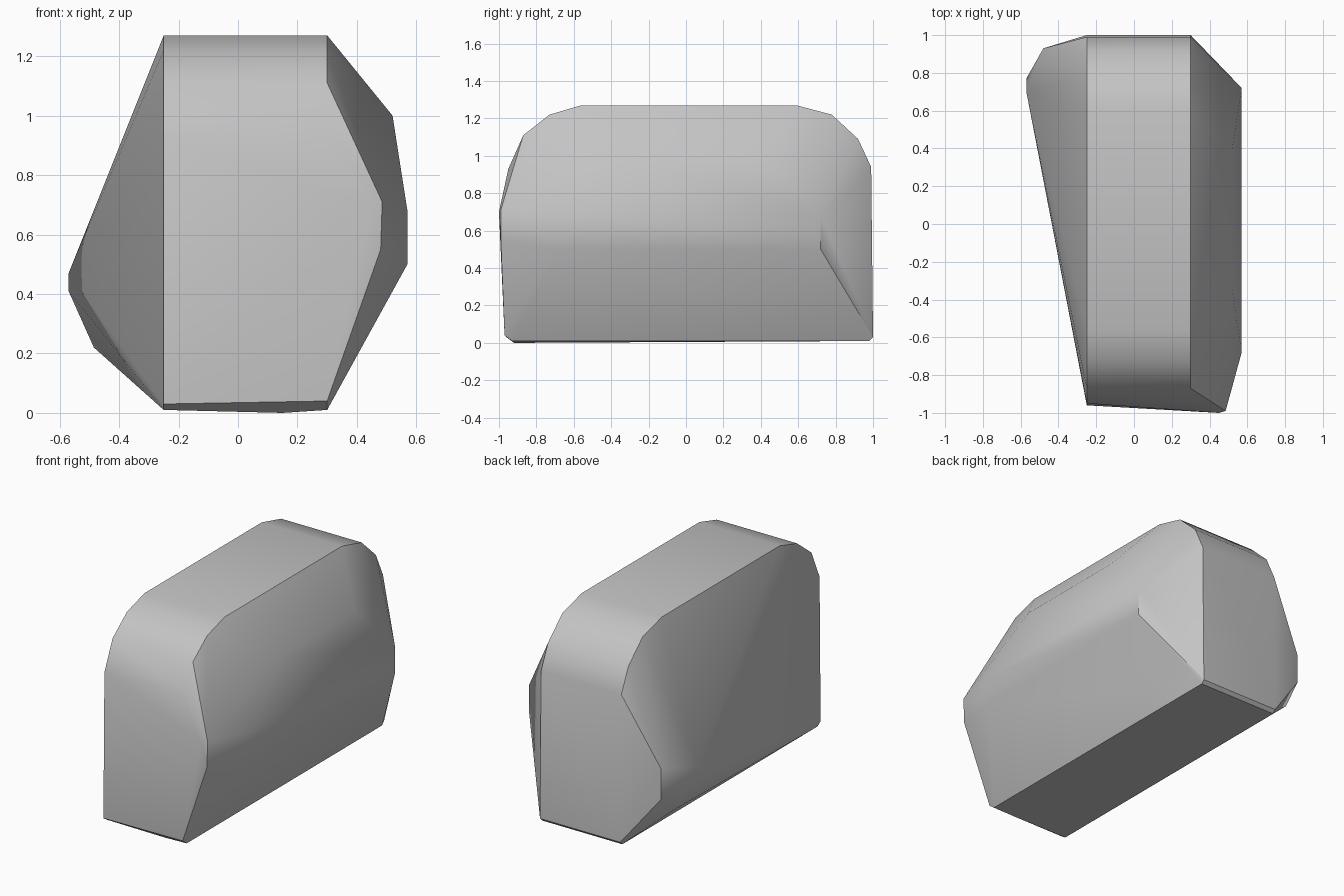
import bpy
import bmesh
import math

cube = bpy.data.objects.get("Cube")
if cube:
    bpy.data.objects.remove(cube, do_unlink=True)

# Plain grey
grey = bpy.data.materials.new("plain_grey")
grey.use_nodes = True
colour = (0.55, 0.55, 0.55, 1)
grey.diffuse_color = colour
grey.node_tree.nodes["Principled BSDF"].inputs["Base Color"].default_value = colour

# Central slab: side profile with rounded upper ends, as (y, z)
rounded_top = [(-0.95, 0.93), (-0.87, 1.11), (-0.73, 1.22), (-0.56, 1.27),
               (0.59, 1.27), (0.78, 1.22), (0.92, 1.09), (0.99, 0.94)]
base = [(-0.93, 0.01), (0.98, 0.01), (1.0, 0.03)]
points = [(x, y, z) for x in (-0.25, 0.3) for y, z in rounded_top + base]
points += [(-0.25, -0.96, 0.03), (0.3, -0.97, 0.04), (0.15, -0.92, 0)]

# Wide bulge on the +x side
points += [(0.57, y, z) for y in (-0.68, 0.72) for z in (0.5, 0.68)]
points += [(0.52, y, 1.0) for y in (-0.35, 0.4)]
points += [(0.485, -0.99, 0.71), (0.48, -0.99, 0.55), (0.45, -1.0, 0.7)]

# Rear bulge on the -x side
points += [(-0.57, 0.7, 0.47), (-0.57, 0.77, 0.41), (-0.485, 0.82, 0.22)]
points += [(-0.48, 0.93, z) for z in (0.33, 0.52)]

# Wrap the points in one faceted shell
bm = bmesh.new()
for p in points:
    bm.verts.new(p)
hull = bmesh.ops.convex_hull(bm, input=bm.verts)
unused = {v for v in hull["geom_interior"] if isinstance(v, bmesh.types.BMVert)}
bmesh.ops.delete(bm, geom=list(unused), context="VERTS")
bmesh.ops.dissolve_limit(bm, angle_limit=math.radians(0.5),
                         verts=bm.verts, edges=bm.edges)
bmesh.ops.recalc_face_normals(bm, faces=bm.faces)
mesh = bpy.data.meshes.new("boulder_block")
bm.to_mesh(mesh)
bm.free()
mesh.materials.append(grey)

block = bpy.data.objects.new("boulder_block", mesh)
bpy.context.collection.objects.link(block)
bpy.ops.object.select_all(action="DESELECT")
block.select_set(True)
bpy.context.view_layer.objects.active = block
bpy.ops.object.shade_smooth_by_angle(angle=math.radians(30))
